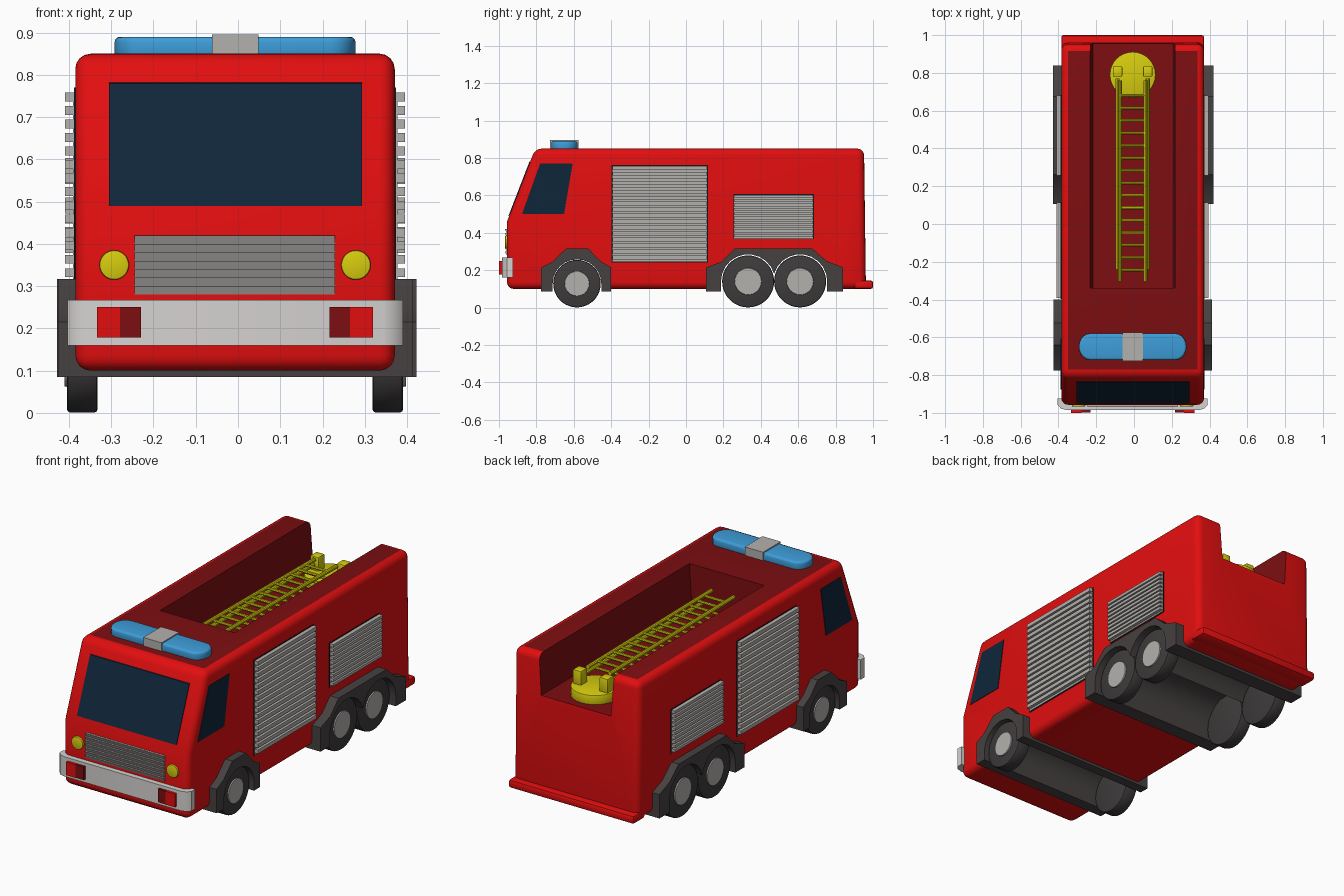
import bpy, bmesh, math
from mathutils import Vector

if "Cube" in bpy.data.objects:
    bpy.data.objects.remove(bpy.data.objects["Cube"])

CX = -0.007  # the body sits slightly left of the origin


def mat(name, rgb):
    m = bpy.data.materials.new(name)
    lin = [((c / 255 + 0.055) / 1.055) ** 2.4 if c > 10 else c / 255 / 12.92 for c in rgb]
    m.diffuse_color = (*lin, 1)
    m.use_nodes = True
    m.node_tree.nodes["Principled BSDF"].inputs["Base Color"].default_value = m.diffuse_color
    return m


RED = mat("red paint", (226, 14, 15))
DARK_RED = mat("dark red", (125, 14, 17))
GLASS = mat("dark blue glass", (15, 38, 58))
GREY = mat("metal grey", (180, 177, 174))
SILVER = mat("bumper silver", (214, 211, 209))
DARK = mat("fender grey", (70, 65, 65))
TYRE = mat("tyre grey", (62, 59, 59))
YELLOW = mat("yellow", (215, 205, 14))
BLUE = mat("beacon blue", (62, 158, 218))
BLACK = mat("gap black", (22, 20, 20))


def apply_mod(ob, name):
    bpy.context.view_layer.objects.active = ob
    bpy.ops.object.modifier_apply(modifier=name)


def finish(name, bm, material, bevel=0, seg=2):
    bmesh.ops.recalc_face_normals(bm, faces=bm.faces)
    me = bpy.data.meshes.new(name)
    bm.to_mesh(me)
    bm.free()
    me.materials.append(material)
    ob = bpy.data.objects.new(name, me)
    bpy.context.collection.objects.link(ob)
    bpy.ops.object.select_all(action='DESELECT')
    ob.select_set(True)
    bpy.context.view_layer.objects.active = ob
    if bevel:
        b = ob.modifiers.new("bevel", 'BEVEL')
        b.width, b.segments, b.limit_method = bevel, seg, 'ANGLE'
        apply_mod(ob, "bevel")
    bpy.ops.object.shade_smooth_by_angle(angle=math.radians(35))
    return ob


def prism(name, pts, axis, a, b, material, bevel=0, seg=2):
    """Extrude a 2D outline along an axis from a to b."""
    place = {'x': lambda p, t: (t + CX, p[0], p[1]),
             'y': lambda p, t: (p[0] + CX, t, p[1]),
             'z': lambda p, t: (p[0] + CX, p[1], t)}[axis]
    bm = bmesh.new()
    low = [bm.verts.new(place(p, a)) for p in pts]
    high = [bm.verts.new(place(p, b)) for p in pts]
    bm.faces.new(low)
    bm.faces.new(high)
    n = len(pts)
    for i in range(n):
        bm.faces.new((low[i], low[(i + 1) % n], high[(i + 1) % n], high[i]))
    return finish(name, bm, material, bevel, seg)


def box(name, x, y, z, material, bevel=0, seg=2):
    pts = [(x[0], y[0]), (x[1], y[0]), (x[1], y[1]), (x[0], y[1])]
    return prism(name, pts, 'z', z[0], z[1], material, bevel, seg)


def rod(name, p, q, r, material, sides=10, bevel=0, r2=None):
    p, q = Vector(p), Vector(q)
    bm = bmesh.new()
    bmesh.ops.create_cone(bm, cap_ends=True, segments=sides, radius1=r,
                          radius2=r if r2 is None else r2, depth=(q - p).length)
    bmesh.ops.transform(bm, matrix=(q - p).to_track_quat('Z', 'Y').to_matrix().to_4x4(), verts=bm.verts)
    bmesh.ops.translate(bm, vec=(p + q) / 2 + Vector((CX, 0, 0)), verts=bm.verts)
    return finish(name, bm, material, bevel)


def arc(cy, cz, r, a0, a1, n):
    return [(cy + r * math.cos(math.radians(a0 + (a1 - a0) * i / n)),
             cz + r * math.sin(math.radians(a0 + (a1 - a0) * i / n))) for i in range(n + 1)]


# body shell
body = prism("body", [(-.957, .1), (-.957, .46), (-.806, .85), (.952, .85), (.962, .1)],
             'x', -.378, .378, RED, .036, 4)
body.data.materials.append(DARK_RED)
body.data.materials.append(DARK)

# fenders: angular arch strips across the full width
front_out = [(-.775, .085), (-.775, .215), (-.717, .243), (-.64, .317),
             (-.524, .317), (-.46, .25), (-.40, .215), (-.40, .085)]
rear_out = [(.107, .085), (.107, .215), (.19, .245), (.262, .317),
            (.674, .317), (.75, .25), (.84, .215), (.84, .085)]
front_in = [(-.453, .085)] + arc(-.583, .128, .13, 0, 180, 12) + [(-.713, .085)]
meet = math.degrees(math.acos(.139 / .145))
rear_in = ([(.755, .085)] + arc(.61, .14, .145, 0, 180 - meet, 10)
           + arc(.332, .14, .145, meet, 180, 10)[1:] + [(.187, .085)])
prism("front_fender", front_out + front_in, 'x', -.419, .421, DARK)
prism("rear_fender", rear_out + rear_in, 'x', -.421, .429, DARK)

# cut wheel tunnels and the open ladder bay out of the body
cutters = []
for out in (front_out, rear_out):
    cy = (out[0][0] + out[-1][0]) / 2
    pts = [(cy + (y - cy) * .95, 0 if z < .1 else z - .008) for y, z in out]
    cutters.append(prism("tunnel_cutter", pts, 'x', -.6, .6, DARK))
cutters.append(prism("bay_cutter", [(-.21, .63), (.21, .63), (.228, .9), (-.228, .9)],
                     'y', -.34, 1.2, DARK_RED))
for c in cutters:
    m = body.modifiers.new("cut", 'BOOLEAN')
    m.operation, m.object, m.solver = 'DIFFERENCE', c, 'EXACT'
    apply_mod(body, "cut")
    bpy.data.objects.remove(c)
for f in body.data.polygons:
    c, n = f.center, f.normal
    if abs(c.x - CX) < .226 and c.z > .62 and c.y > -.345 and abs(n.y) < .95 or (
            abs(c.y + .34) < .002 and c.z > .62):
        f.material_index = 1
    elif c.z < .312 and abs(c.x - CX) < .3 and abs(n.x) < .1 and c.z > .105 and -.8 < c.y < .9:
        f.material_index = 2
bpy.ops.object.select_all(action='DESELECT')
body.select_set(True)
bpy.context.view_layer.objects.active = body
bpy.ops.object.shade_smooth_by_angle(angle=math.radians(35))
box("rear_step", (-.378, .378), (.9, 1.0), (.1, .145), RED, .012)

# windscreen plate lying on the sloped front
slope = .151 / .39


def front_y(z):
    return -.957 + (z - .46) * slope


prism("windscreen", [(front_y(.49) - .004, .49), (front_y(.78) - .004, .78),
                     (front_y(.78) + .003, .782), (front_y(.49) + .003, .492)],
      'x', -.298, .3, GLASS)


def slats(name, y, z, n, s):
    """Roller shutter: square-wave slats on a thin dark frame."""
    h = (z[1] - z[0]) / n
    pts = [(s * .37, z[0])]
    for i in range(n):
        b = z[0] + i * h
        pts += [(s * .384, b), (s * .384, b + h * .35), (s * .402, b + h * .35), (s * .402, b + h)]
    prism(name, pts + [(s * .37, z[1])], 'y', y[0], y[1], GREY)
    box(name + "_frame", sorted((s * .372, s * .381)), (y[0] - .004, y[1] + .004),
        (z[0] - .004, z[1] + .004), BLACK)


for s, side in ((-1, "left"), (1, "right")):
    # side window and shutters
    prism(side + "_window", [(-.877, .5), (-.652, .5), (-.606, .77), (-.78, .77)],
          'x', s * .374, s * .381, GLASS)
    slats(side + "_large_shutter", (-.393, .113), (.246, .758), 16, s)
    slats(side + "_small_shutter", (.257, .68), (.37, .603), 10, s)
    # wheels
    for k, (y, r, hub) in enumerate(((-.583, .127, .07), (.332, .139, .076), (.61, .139, .076))):
        z = r + .001
        rod(f"{side}_wheel_{k}", (s * .325, y, z), (s * .398, y, z), r, TYRE, 36, .008)
        rod(f"{side}_hub_{k}", (s * .38, y, z), (s * .404, y, z), hub, GREY, 32, 0, hub * .93)
    # headlight and bumper lamp
    rod(side + "_headlight", (s * .286, -.94, .35), (s * .286, -.967, .35), .035, YELLOW, 28, .004)
    box(side + "_lamp", sorted((s * .272, s * .327)), (-1.0, -.97), (.178, .25), RED)
    box(side + "_lamp_inner", sorted((s * .223, s * .272)), (-.998, -.97), (.178, .25), DARK_RED)

# front grille: slats leaning downward
g = [(-.94, .28)]
for i in range(7):
    g += [(-.959, .28 + i * .02), (-.969, .30 + i * .02)]
prism("grille", g + [(-.94, .42)], 'x', -.238, .237, GREY)

# bumper wrapping the front corners
half = [(.35, -.985), (.38, -.977), (.397, -.957), (.397, -.925)]
prism("bumper", half + [(-x, y) for x, y in reversed(half)], 'z', .16, .267, SILVER)

# light bar
ends = (arc(.215, -.65, .06, -90, 90, 10) + arc(-.215, -.65, .06, 90, 270, 10))
ends = [(x + (.01 if x > 0 else -.01), -.65 + (y + .65) * 1.17) for x, y in ends]
bar = prism("light_bar", ends, 'z', .84, .89, BLUE, .012, 3)
box("light_bar_centre", (-.055, .055), (-.726, -.574), (.84, .896), GREY)

# ladder turntable and brackets
rod("turntable", (0, .79, .62), (0, .79, .68), .122, YELLOW, 32, .006)
for s in (-1, 1):
    box("ladder_bracket", (s * .08 - .025, s * .08 + .025), (.78, .835), (.67, .755), YELLOW, .006)
    # lower and upper ladder rails
    rod("lower_rail", (s * .08, .77, .715), (s * .08, -.24, .71), .012, YELLOW)
    rod("upper_rail", (s * .067, .76, .748), (s * .067, -.305, .758), .011, YELLOW)
# rungs
for i in range(15):
    y = .68 - i * .066
    rod("upper_rung", (-.067, y, .752), (.067, y, .752), .008, YELLOW, 8)
    if y > -.23:
        rod("lower_rung", (-.08, y, .712), (.08, y, .712), .008, YELLOW, 8)
